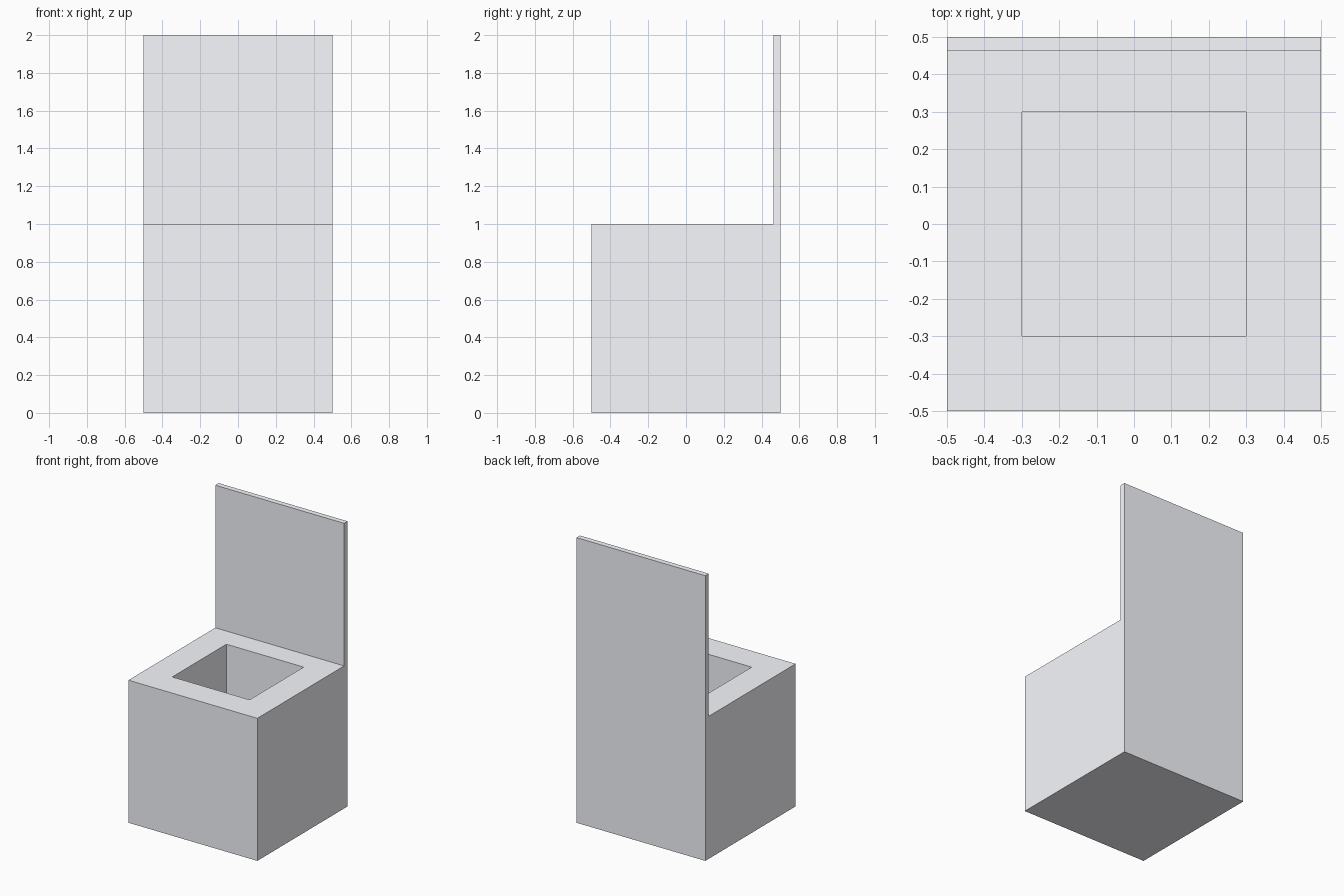
import bpy
import bmesh
from mathutils import Matrix, Vector

if "Cube" in bpy.data.objects:
    bpy.data.objects.remove(bpy.data.objects["Cube"])


def mesh_object(name, bm):
    bmesh.ops.recalc_face_normals(bm, faces=bm.faces)
    mesh = bpy.data.meshes.new(name)
    bm.to_mesh(mesh)
    bm.free()
    obj = bpy.data.objects.new(name, mesh)
    bpy.context.collection.objects.link(obj)
    return obj


# Pale blue-grey finish
paint = bpy.data.materials.new("pale_blue_grey")
paint.diffuse_color = (0.94, 0.95, 0.99, 1)
paint.use_nodes = True
paint.node_tree.nodes["Principled BSDF"].inputs["Base Color"].default_value = paint.diffuse_color

# Box seat and thin backrest: one L-shaped side profile extruded across x
PANEL_FRONT = 0.462
profile = [(-0.5, 0), (0.5, 0), (0.5, 2), (PANEL_FRONT, 2), (PANEL_FRONT, 1), (-0.5, 1)]
bm = bmesh.new()
side = bm.faces.new([bm.verts.new((-0.5, y, z)) for y, z in profile])
extruded = bmesh.ops.extrude_face_region(bm, geom=[side])["geom"]
bmesh.ops.translate(bm, vec=(1, 0, 0),
                    verts=[v for v in extruded if isinstance(v, bmesh.types.BMVert)])
chair = mesh_object("box_seat_with_backrest", bm)
chair.data.materials.append(paint)

# Square well in the seat, leaving walls and floor 0.2 thick
WELL_FLOOR, CUT_TOP = 0.2, 1.2
bm = bmesh.new()
bmesh.ops.create_cube(bm, size=1, matrix=Matrix.LocRotScale(
    Vector((0, 0, (WELL_FLOOR + CUT_TOP) / 2)), None,
    Vector((0.6, 0.6, CUT_TOP - WELL_FLOOR))))
cutter = mesh_object("seat_well_cutter", bm)
cutter.data.materials.append(paint)
cutter.hide_render = True
cutter.hide_set(True)

cut = chair.modifiers.new("seat_well", 'BOOLEAN')
cut.operation = 'DIFFERENCE'
cut.solver = 'EXACT'
cut.object = cutter
